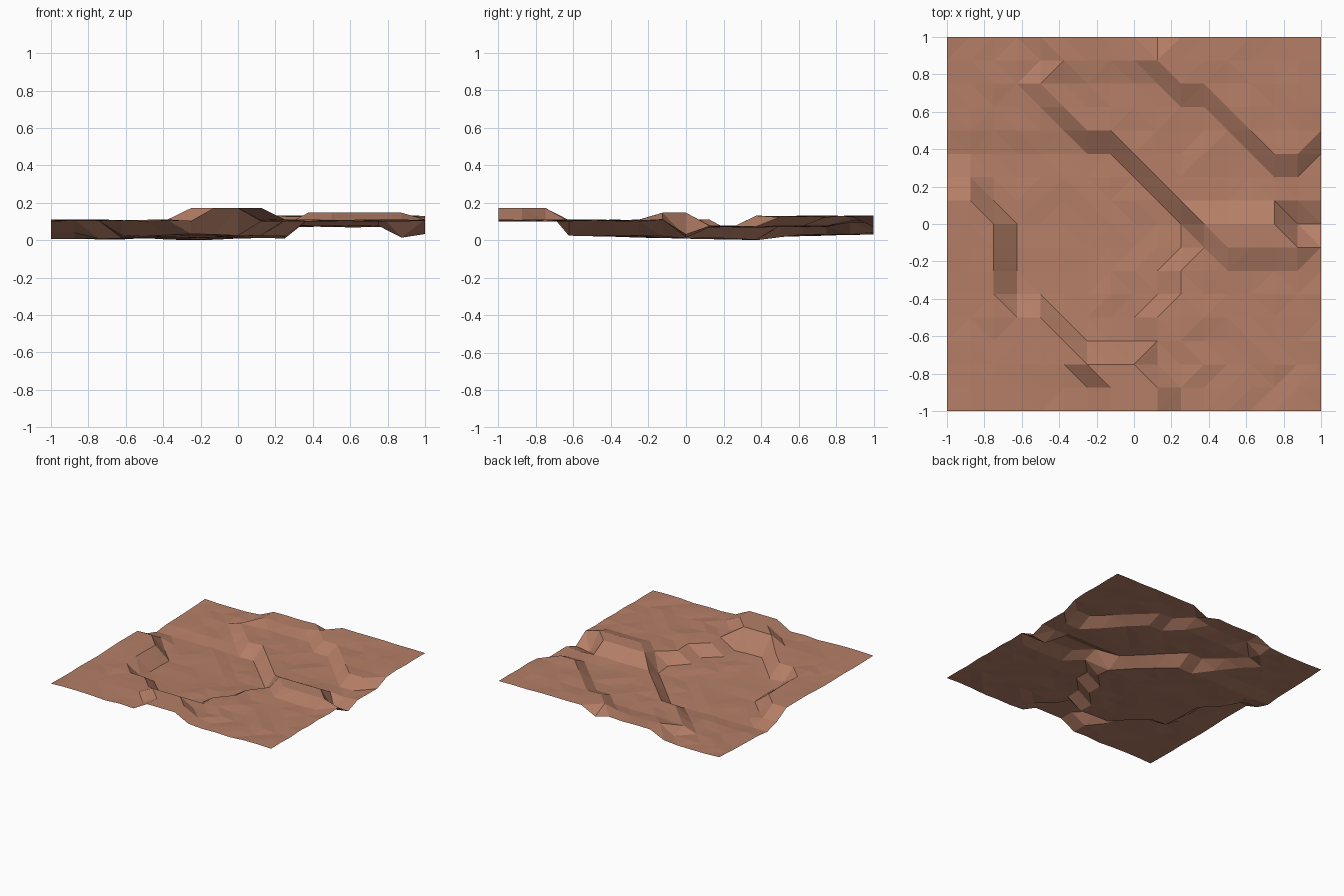
import bpy, bmesh, random

if "Cube" in bpy.data.objects:
    bpy.data.objects.remove(bpy.data.objects["Cube"])

random.seed(4)
N = 16
STEP = 2 / N


def inside(x, y, poly):
    # Even-odd test, nudged outward so that boundary points count
    hit = False
    for (x1, y1), (x2, y2) in zip(poly, poly[1:] + poly[:1]):
        if (y1 > y) != (y2 > y) and x < (x2 - x1) * (y - y1) / (y2 - y1) + x1:
            hit = not hit
    return hit


def on_terrace(i, j, poly):
    e = 0.04
    return any(inside(i + dx, j + dy, poly)
               for dx, dy in ((e, 2*e), (-e, 2*e), (e, -2*e), (-e, -2*e),
                              (2*e, e), (-2*e, e), (2*e, -e), (-2*e, -e)))


# Terrace outlines in grid steps (0..16), traced along the top of each bank
bank = [(0, 0), (16, 0), (16, 7), (11, 7), (10, 6), (10, 5), (9, 4), (9, 3),
        (8, 2), (6, 2), (4, 4), (3, 4), (2, 5), (2, 8), (1, 9), (0, 9)]
hill = [(7, 0), (9, 0), (9, 1), (8, 2), (6, 2), (7, 1)]
middle = [(4, 14), (6, 12), (7, 12), (11, 8), (16, 9), (16, 16), (5, 16)]
upper = [(9, 15), (10, 14), (11, 14), (14, 11), (15, 11), (16, 12), (16, 16), (10, 16)]
ridge = [(11, 8), (12, 7), (15, 7), (14, 8)]


def height(i, j):
    y = -1 + j * STEP
    # Basin floor, lowest towards the back left
    z = max(0.004, 0.014 - 0.022 * y) if j < 12 else 0.022 + 0.03 * (y - 0.5)
    if i < 2 and j == 10:
        z = 0.045
    if on_terrace(i, j, middle):
        z = 0.074 + (0.025 if j >= 15 and i < 9 else 0)
    if on_terrace(i, j, upper):
        z = 0.127
    if on_terrace(i, j, bank):
        z = 0.106
    if on_terrace(i, j, hill):
        z = 0.172
    if on_terrace(i, j, ridge):
        z = 0.147
    # Notch where the ridge meets the right edge
    if (i, j) == (16, 8):
        return 0.033
    # Gentle unevenness
    calm = on_terrace(i, j, hill) or on_terrace(i, j, ridge) or i in (0, N) and j in (0, N)
    return z if calm else max(0, z + random.uniform(-0.006, 0.006))


# Ground sheet: each cell is split along the diagonal nearest to level
bm = bmesh.new()
v = [[bm.verts.new((-1 + i * STEP, -1 + j * STEP, height(i, j)))
      for j in range(N + 1)] for i in range(N + 1)]
low = min(p.co.z for p in bm.verts)
for p in bm.verts:
    p.co.z -= low
for i in range(N):
    for j in range(N):
        a, b, c, d = v[i][j], v[i+1][j], v[i+1][j+1], v[i][j+1]
        if abs(a.co.z - c.co.z) < abs(b.co.z - d.co.z):
            tris = (a, b, c), (a, c, d)
        else:
            tris = (a, b, d), (b, c, d)
        for t in tris:
            bm.faces.new(t)
mesh = bpy.data.meshes.new("terrain")
bm.to_mesh(mesh)
bm.free()
terrain = bpy.data.objects.new("terrain", mesh)
bpy.context.collection.objects.link(terrain)

# Reddish clay
clay = bpy.data.materials.new("clay")
clay.diffuse_color = (0.46, 0.21, 0.135, 1)
clay.use_nodes = True
clay.node_tree.nodes["Principled BSDF"].inputs["Base Color"].default_value = clay.diffuse_color
mesh.materials.append(clay)
